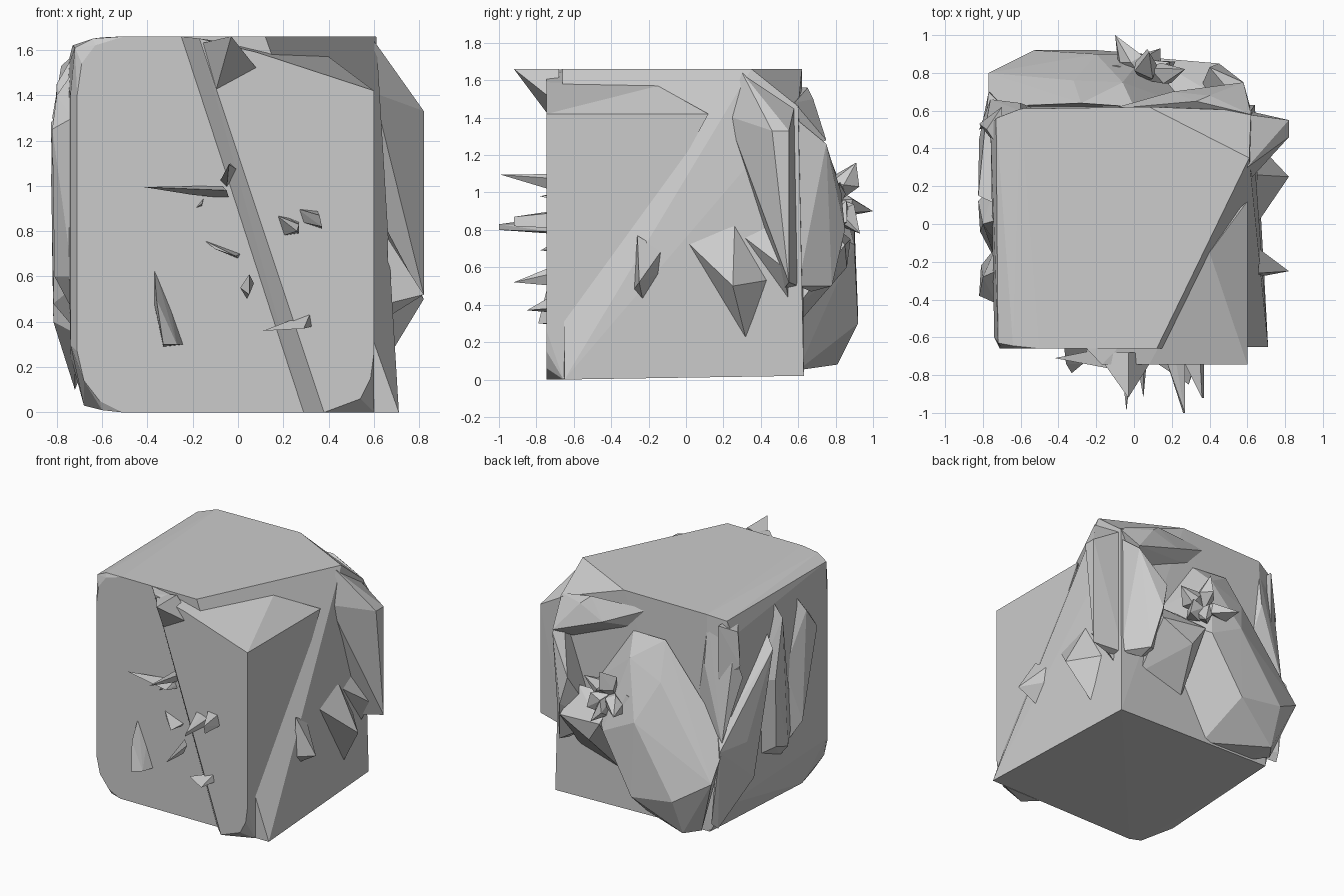
import bpy, bmesh, random, math
from mathutils import Vector


def hull(name, pts):
    """Flat-faced convex chunk wrapped around a few points."""
    bm = bmesh.new()
    for p in pts:
        bm.verts.new(p)
    r = bmesh.ops.convex_hull(bm, input=bm.verts[:])
    junk = [g for g in set(r["geom_interior"] + r["geom_unused"]) if isinstance(g, bmesh.types.BMVert)]
    bmesh.ops.delete(bm, geom=junk, context="VERTS")
    bmesh.ops.dissolve_limit(bm, angle_limit=0.01, verts=bm.verts[:], edges=bm.edges[:])
    bmesh.ops.recalc_face_normals(bm, faces=bm.faces[:])
    me = bpy.data.meshes.new(name)
    bm.to_mesh(me)
    bm.free()
    ob = bpy.data.objects.new(name, me)
    bpy.context.collection.objects.link(ob)
    return ob


def front(name, outline, y, *tips):
    """Shard whose base outline (x, z) lies on a plane of constant y."""
    return hull(name, [(x, y, z) for x, z in outline] + list(tips))


def side(name, outline, x, *tips):
    """Shard whose base outline (y, z) lies on a plane of constant x."""
    return hull(name, [(x, y, z) for y, z in outline] + list(tips))


# Main block: rounded front-left outline, front right corner split off, back right corner chipped
hull("main_block", [
    (-.51, -.66, 0), (-.61, -.66, .05), (-.68, -.66, .14), (-.71, -.66, .27),
    (-.71, -.66, 1.4), (-.69, -.66, 1.54), (-.63, -.66, 1.62), (-.5, -.66, 1.66),
    (.12, -.66, 1.66), (.61, .35, 1.66), (.08, .62, 1.66), (.62, .6, 1.46), (-.6, .61, 1.655),
    (-.64, -.645, 1.65), (-.72, -.63, 1.61), (-.73, .56, 1.62), (-.76, .52, 1.5),
    (-.74, -.6, 1.4), (-.74, -.6, .3), (-.6, -.64, 0.01),
    (.71, -.65, 0), (.64, .63, .02), (-.64, .63, .05), (-.68, -.4, .03), (-.74, .55, .25)])

# Split corner wedge pushed forward
hull("corner_wedge", [
    (-.17, -.745, 1.65), (.08, -.745, 1.59), (.6, -.745, 1.42), (.6, -.745, .26),
    (.585, -.745, .15), (.54, -.745, .06), (.38, -.745, 0), (.4, -.15, 1.57),
    (.6, .12, 1.42), (.6, -.655, 0), (-.255, -.655, 1.66), (.29, -.655, 0)])

# Front shards
front("front_top_shard", [(-.2, 1.62), (-.03, 1.66), (.12, 1.47), (-.12, 1.34)], -.68, (-.03, -.92, 1.66))
front("front_spike", [(-.08, 1.02), (-.03, 1.1), (.0, 1.07), (-.05, .99)], -.64, (-.04, -.99, 1.095))
front("front_needle_upper", [(-.07, 1.0), (-.05, .97), (-.04, .945)], -.64,
      (-.42, -.71, .995), (-.05, -.78, .98), (-.2, -.7, .96))
front("front_needle_lower", [(-.15, .76), (.0, .68), (.01, .7)], -.65, (-.01, -.78, .69), (-.1, -.7, .72))
front("front_left_shard", [(-.37, .64), (-.3, .47), (-.24, .3), (-.33, .29), (-.37, .48)], -.65,
      (-.33, -.79, .3), (-.27, -.74, .3), (-.36, -.74, .5))
front("front_low_spike", [(.01, .55), (.05, .61), (.07, .57), (.04, .5)], -.7, (.05, -.92, .52))
front("front_mid_spike_left", [(.17, .87), (.22, .86), (.27, .84), (.27, .79), (.2, .78)], -.72,
      (.27, -1, .83), (.26, -1, .8))
front("front_mid_spike_right", [(.26, .9), (.35, .89), (.37, .81), (.28, .84)], -.72,
      (.36, -.92, .87), (.37, -.92, .82))
front("front_bottom_shard", [(.11, .36), (.2, .39), (.32, .44), (.33, .38)], -.73, (.29, -.85, .37))
front("front_chip", [(-.19, .9), (-.15, .95), (-.16, .91)], -.65, (-.16, -.7, .92))

# Right side shards
side("right_plate", [(.22, 1.41), (.3, 1.64), (.34, 1.52), (.58, 1.46), (.6, .5), (.52, .48)], .6,
     (.82, .46, 1.33), (.82, .55, 1.33), (.82, .55, .52))
side("right_spike_back", [(0, .74), (.26, .82), (.28, .6), (.43, .53), (.32, .22)], .65, (.82, .25, .5))
side("right_spike_front", [(-.26, .77), (-.13, .69), (-.14, .57), (-.23, .42), (-.28, .48)], .66,
     (.82, -.25, .52))
side("right_fin", [(.26, .8), (.55, .41), (.55, .9), (.38, .7)], .62, (.74, .52, .6))

# Left side plates
side("left_long_plate", [(.02, 1.57), (.22, 1.04), (.18, .48), (-.06, .38), (-.2, .55), (-.1, 1.2)], -.73,
     (-.8, 0, 1.45), (-.825, .12, 1.04), (-.815, .1, .53), (-.815, -.04, .48))
side("left_front_plate", [(-.25, 1.5), (-.42, 1.3), (-.3, .6), (-.15, .45), (-.12, 1.0)], -.73,
     (-.82, -.38, 1.25), (-.8, -.28, 1.4), (-.81, -.22, .6))
side("left_arrow_plate", [(.1, 1.4), (.3, .35), (.65, .1), (.65, .8)], -.72,
     (-.825, .15, 1.28), (-.815, .36, .4), (-.7, .7, .15), (-.82, .45, .7), (-.77, .7, .7))
side("left_chip", [(.38, 1.6), (.62, 1.6), (.62, 1.2), (.5, 1.05)], -.7, (-.82, .53, 1.3), (-.78, .5, 1.53))
hull("back_left_shard", [(-.6, .6, 1.62), (-.78, .55, 1.4), (-.6, .64, 1.3),
                         (-.76, .66, .75), (-.82, .5, 1.2), (-.5, .6, .9)])

# Back bulge
hull("back_bulge", [
    (0, .62, 1.38), (-.28, .64, 1.39), (-.06, .75, 1.24), (-.32, .76, 1.13), (-.77, .62, .77),
    (-.77, .8, .5), (-.62, .7, .08), (-.54, .81, .08), (-.53, .92, .35), (-.19, .92, .3),
    (.06, .9, .72), (-.2, .9, .85), (-.1, .6, .05), (.35, .6, .9), (-.5, .6, .06)])

# Ridge around the hollow on the back
hull("back_rim_top", [(.62, .58, 1.48), (.58, .75, 1.28), (.4, .68, 1.5), (.33, .65, 1.56),
                      (-.12, .61, 1.56), (.2, .7, 1.42), (.5, .6, 1.2), (0, .6, 1.4)])
hull("back_rim_right", [(.61, .58, 1.4), (.58, .75, 1.26), (.52, .74, 1.1), (.62, .6, .5),
                        (.5, .67, .47), (.5, .78, .5), (.45, .85, .8), (.4, .83, 1.0), (.3, .6, .6)])
hull("back_rim_lower", [(.45, .85, .72), (.2, .86, .6), (.45, .6, .4), (.1, .6, .3),
                        (.1, .88, .75), (.4, .7, .9), (.1, .7, .9)])

# Broad blunt shards at the centre of the hollow
random.seed(4)
centre = Vector((.05, .78, .95))
tips = [(-.1, 1.0, .9), (.08, .91, 1.16), (.27, .82, 1.05), (-.27, .84, .95),
        (.14, .93, .78), (.22, .86, .84)]
for i, tip in enumerate(tips):
    tip = Vector(tip)
    d = (tip - centre).normalized()
    u = d.orthogonal().normalized()
    w = d.cross(u)
    ring = []
    for k in range(5):
        a = k * math.tau / 5 + random.uniform(0, .7)
        ring.append(centre.lerp(tip, random.uniform(.3, .65))
                    + (u * math.cos(a) + w * math.sin(a)) * random.uniform(.05, .09))
    hull(f"back_cluster_shard_{i}", ring + [tip, centre - d * .05])
